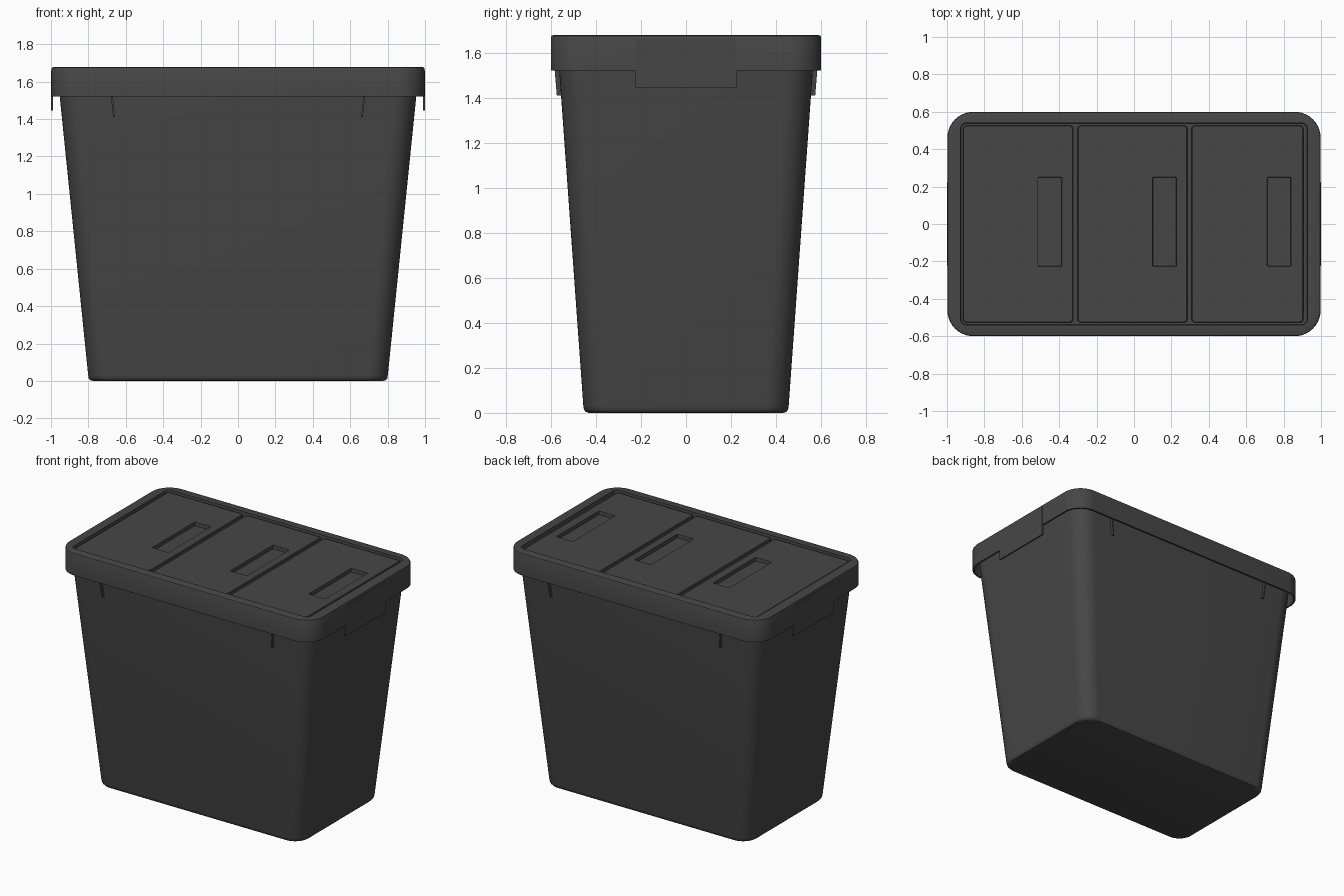
import bpy, bmesh, math

if "Cube" in bpy.data.objects:
    bpy.data.objects.remove(bpy.data.objects["Cube"])

plastic = bpy.data.materials.new("dark_grey_plastic")
plastic.diffuse_color = (0.062, 0.062, 0.062, 1)
plastic.use_nodes = True
plastic.node_tree.nodes["Principled BSDF"].inputs["Base Color"].default_value = plastic.diffuse_color


def finish(name, bm):
    bmesh.ops.recalc_face_normals(bm, faces=bm.faces)
    mesh = bpy.data.meshes.new(name)
    bm.to_mesh(mesh)
    bm.free()
    mesh.materials.append(plastic)
    ob = bpy.data.objects.new(name, mesh)
    bpy.context.collection.objects.link(ob)
    return ob


def ring(bm, hx, hy, r, z, cx=0, cy=0, seg=10):
    """Rounded rectangle of vertices at height z."""
    verts = []
    for k, (sx, sy) in enumerate([(1, 1), (-1, 1), (-1, -1), (1, -1)]):
        for i in range(seg + 1):
            a = math.pi / 2 * (k + i / seg)
            verts.append(bm.verts.new((cx + sx * (hx - r) + r * math.cos(a),
                                       cy + sy * (hy - r) + r * math.sin(a), z)))
    return verts


def loft(name, rings):
    bm = bmesh.new()
    loops = [ring(bm, *p) for p in rings]
    for a, b in zip(loops, loops[1:]):
        n = len(a)
        for i in range(n):
            j = (i + 1) % n
            bm.faces.new((a[i], a[j], b[j], b[i]))
    bm.faces.new(loops[0])
    bm.faces.new(loops[-1])
    return finish(name, bm)


def prism(name, pts, x0, x1):
    """Extrude a y-z outline from x0 to x1."""
    bm = bmesh.new()
    a = [bm.verts.new((x0, y, z)) for y, z in pts]
    b = [bm.verts.new((x1, y, z)) for y, z in pts]
    bm.faces.new(a)
    bm.faces.new(b)
    for i in range(len(a)):
        j = (i + 1) % len(a)
        bm.faces.new((a[i], a[j], b[j], b[i]))
    return finish(name, bm)


# tapered hollow bin
loft("bin_body", [
    (0.775, 0.43, 0.085, 0.0), (0.790, 0.445, 0.10, 0.004), (0.798, 0.453, 0.105, 0.014),
    (0.801, 0.456, 0.105, 0.03), (0.953, 0.563, 0.125, 1.52), (0.960, 0.568, 0.125, 1.60),
    (0.940, 0.548, 0.105, 1.60), (0.780, 0.435, 0.09, 0.03)])

# lid with hanging skirt, raised rim and recessed top
loft("lid", [
    (0.975, 0.578, 0.12, 1.615), (0.985, 0.588, 0.128, 1.52), (0.998, 0.60, 0.14, 1.52),
    (0.998, 0.60, 0.14, 1.668), (0.995, 0.597, 0.137, 1.675), (0.988, 0.59, 0.13, 1.678),
    (0.927, 0.54, 0.03, 1.678), (0.925, 0.538, 0.03, 1.640)])

# three lid panels, each with a sunken finger slot
for i, (x0, x1) in enumerate([(-0.915, -0.325), (-0.302, 0.285), (0.308, 0.905)]):
    cx, hx, slot = (x0 + x1) / 2, (x1 - x0) / 2, -0.45 + 0.613 * i
    loft(f"lid_panel_{i + 1}", [
        (hx, 0.527, 0.02, 1.630, cx), (hx, 0.527, 0.02, 1.664, cx),
        (hx - 0.004, 0.523, 0.016, 1.668, cx),
        (0.064, 0.238, 0.004, 1.668, slot, 0.012),
        (0.062, 0.236, 0.004, 1.643, slot, 0.012)])

# end clips and the small ribs below the lid
clip = [(-0.225, 1.445), (0.225, 1.445), (0.225, 1.66), (-0.225, 1.66)]
for sx, side in ((-1, "left"), (1, "right")):
    prism(f"{side}_clip", clip, sx * 0.989, sx * 1.0)
    for sy, end in ((-1, "front"), (1, "back")):
        rib = [(sy * y, z) for y, z in
               ((0.54, 1.41), (0.574, 1.41), (0.584, 1.53), (0.54, 1.53))]
        ob = prism(f"{end}_{side}_rib", rib, sx * 0.658, sx * 0.668)
        for v in ob.data.vertices:  # lean with the bin taper
            v.co.x += sx * (v.co.z - 1.41) * 0.1

bpy.ops.object.select_all(action='SELECT')
bpy.context.view_layer.objects.active = bpy.data.objects["bin_body"]
bpy.ops.object.shade_smooth_by_angle(angle=math.radians(35))
